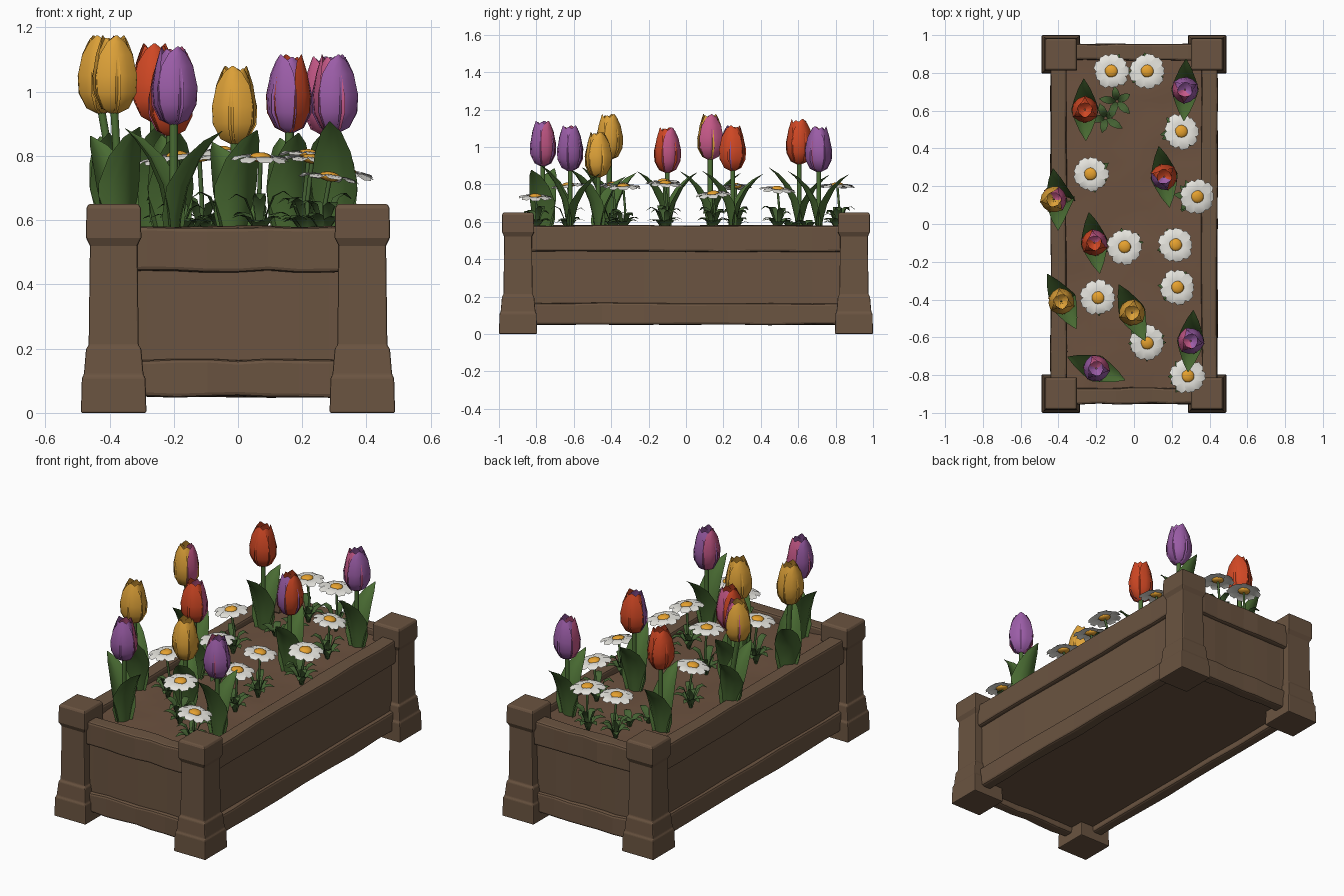
import bpy, bmesh, math, random
from mathutils import Matrix, Vector

random.seed(4)
if "Cube" in bpy.data.objects:
    bpy.data.objects.remove(bpy.data.objects["Cube"])

SOIL = 0.54


def material(name, rgb):
    m = bpy.data.materials.new(name)
    m.use_nodes = True
    m.diffuse_color = (*rgb, 1)
    bsdf = next(n for n in m.node_tree.nodes if n.type == 'BSDF_PRINCIPLED')
    bsdf.inputs["Base Color"].default_value = (*rgb, 1)
    return m


WOOD = material("brown wood", (0.145, 0.088, 0.052))
EARTH = material("brown soil", (0.15, 0.084, 0.05))
LEAF = material("leaf green", (0.068, 0.15, 0.033))
SPRIG = material("dark green", (0.06, 0.125, 0.034))
RED = material("red petal", (0.64, 0.065, 0.018))
YELLOW = material("yellow petal", (0.73, 0.36, 0.04))
PURPLE = material("purple petal", (0.33, 0.11, 0.39))
PINK = material("pink petal", (0.57, 0.1, 0.25))
WHITE = material("white petal", (0.8, 0.79, 0.74))
GOLD = material("golden centre", (0.84, 0.38, 0.03))


def finish(bm, name, mats, smooth=True, bevel=0):
    me = bpy.data.meshes.new(name)
    for f in bm.faces:
        f.smooth = smooth
    bm.to_mesh(me)
    bm.free()
    for m in mats:
        me.materials.append(m)
    ob = bpy.data.objects.new(name, me)
    bpy.context.collection.objects.link(ob)
    if bevel:
        mod = ob.modifiers.new("worn_edges", 'BEVEL')
        mod.width, mod.segments = bevel, 2
    return ob


def board(name, lo, hi, wear=0.004, bevel=0.012):
    """Box between two corners, slightly uneven along its length."""
    lo, hi = Vector(lo), Vector(hi)
    size, mid = hi - lo, (lo + hi) / 2
    bm = bmesh.new()
    bmesh.ops.create_cube(bm, size=1, matrix=Matrix.Translation(mid) @ Matrix.Diagonal((*size, 1)))
    axis = max(range(3), key=lambda i: size[i])
    along = [e for e in bm.edges if abs((e.verts[0].co - e.verts[1].co)[axis]) > 0.01]
    bmesh.ops.subdivide_edges(bm, edges=along, cuts=7)
    for v in bm.verts:
        if abs(v.co[axis] - mid[axis]) < size[axis] / 2 - 0.01:
            v.co += Vector([0 if i == axis else random.uniform(-wear, wear) for i in range(3)])
    return finish(bm, name, [WOOD], False, bevel)


def blade(bm, place, angle, path, cup, mat=0, cols=5):
    """Curved leaf or petal: path holds (distance out, height, half width)."""
    spin = place @ Matrix.Rotation(angle, 4, 'Z')
    rows = []
    for r, z, w in path:
        steps = [2 * i / (cols - 1) - 1 for i in range(cols)]
        rows.append([bm.verts.new(spin @ Vector((r - cup * w * s * s, w * s, z))) for s in steps])
    for a, b in zip(rows, rows[1:]):
        for i in range(cols - 1):
            f = bm.faces.new((a[i], a[i + 1], b[i + 1], b[i]))
            f.material_index = mat


def stems(name, paths, radius, mat):
    cu = bpy.data.curves.new(name, 'CURVE')
    cu.dimensions = '3D'
    cu.bevel_depth, cu.bevel_resolution = radius, 1
    for pts in paths:
        sp = cu.splines.new('POLY')
        sp.points.add(len(pts) - 1)
        for p, co in zip(sp.points, pts):
            p.co = (*co, 1)
    cu.materials.append(mat)
    bpy.context.collection.objects.link(bpy.data.objects.new(name, cu))


# Corner posts: flared foot, slim shaft, wide cap
POST = [(0, 0.102), (0.11, 0.099), (0.118, 0.093), (0.2, 0.086), (0.21, 0.078),
        (0.52, 0.074), (0.545, 0.086), (0.637, 0.085), (0.65, 0.078)]
for sx, side in ((-1, "right"), (1, "left")):
    for sy, end in ((-1, "front"), (1, "back")):
        bm = bmesh.new()
        rings = [[bm.verts.new((sx * 0.387 + h * a, sy * 0.898 + h * b, z))
                  for a, b in ((-1, -1), (1, -1), (1, 1), (-1, 1))] for z, h in POST]
        for lower, upper in zip(rings, rings[1:]):
            for i in range(4):
                j = (i + 1) % 4
                bm.faces.new((lower[i], lower[j], upper[j], upper[i]))
        bm.faces.new(rings[0][::-1])
        bm.faces.new(rings[-1])
        finish(bm, f"{end}_{side}_post", [WOOD], False, 0.007)

# Rails and recessed panels on all four sides
for s, side, end in ((-1, "right", "front"), (1, "left", "back")):
    for part, outer, inner, z0, z1 in (("top_rail", 0, 0.085, 0.44, 0.58),
                                       ("panel", 0.025, 0.06, 0.14, 0.46),
                                       ("bottom_rail", 0.004, 0.07, 0.05, 0.165)):
        xs = sorted((s * (0.442 - outer), s * (0.442 - inner)))
        board(f"{side}_{part}", (xs[0], -0.9, z0), (xs[1], 0.9, z1))
        ys = sorted((s * (0.952 - outer), s * (0.952 - inner)))
        board(f"{end}_{part}", (-0.38, ys[0], z0), (0.38, ys[1], z1))
board("floor", (-0.4, -0.91, 0.085), (0.4, 0.91, 0.12), 0.002, 0.003)

# Uneven soil bed
bm = bmesh.new()
bmesh.ops.create_grid(bm, x_segments=10, y_segments=22, size=1,
                      matrix=Matrix.Translation((0, 0, SOIL)) @ Matrix.Diagonal((0.39, 0.9, 1, 1)))
for v in bm.verts:
    v.co.z += random.uniform(-0.008, 0.008)
finish(bm, "soil", [EARTH])

# Tulips: x, y, bloom top, leaf axis, petal colour, accent colour, accent direction
TULIPS = [(-0.2, -0.765, 1.14, -22, PURPLE, PINK, 50), (0.3, -0.62, 1.115, 85, PURPLE, PINK, 170),
          (-0.01, -0.47, 1.08, 115, YELLOW, YELLOW, 20), (-0.385, -0.41, 1.175, 118, YELLOW, YELLOW, 40),
          (-0.21, -0.1, 1.105, 100, RED, PINK, 40), (-0.425, 0.13, 1.175, 95, YELLOW, PINK, 10),
          (0.16, 0.25, 1.115, 100, RED, PURPLE, 225), (-0.26, 0.605, 1.15, 92, RED, RED, 30),
          (0.27, 0.71, 1.11, 88, PURPLE, PINK, 205)]
BLOOM = [(0.004, 0, 0.01), (0.042, 0.018, 0.042), (0.064, 0.065, 0.064), (0.068, 0.12, 0.066),
         (0.058, 0.185, 0.052), (0.046, 0.225, 0.028), (0.04, 0.245, 0.003)]
FOLIAGE = [(0.012, -0.02, 0.04), (0.022, 0.07, 0.064), (0.045, 0.16, 0.072),
           (0.085, 0.24, 0.056), (0.13, 0.295, 0.032), (0.165, 0.325, 0.002)]
leaves = bmesh.new()
tulip_paths = []
for n, (x, y, top, axis, colour, accent, facing) in enumerate(TULIPS, 1):
    bx = max(-0.365, min(0.33, x))
    low = top - 0.245
    tulip_paths.append([(bx, y, SOIL - 0.02), (bx * 0.6 + x * 0.4, y, (SOIL + low) / 2), (x, y, low + 0.01)])
    # Leaf pair follows the lean of the stem
    place = Matrix.Translation((bx, y, SOIL))
    place[0][2] = (x - bx) / (low - SOIL)
    for k, scale in ((0, 1.0), (1, 1.08)):
        size = scale * random.uniform(0.92, 1.05)
        blade(leaves, place, math.radians(axis) + k * math.pi,
              [(r, z * size, w) for r, z, w in FOLIAGE], 0.55)
    # Bloom: three outer petals round three inner ones
    bm = bmesh.new()
    head = Matrix.Translation((x, y, low))
    for i in range(6):
        inner = i % 2
        shrink = 0.9 if inner else 1
        mat = 1 if i in (0, 1) else 0
        blade(bm, head, math.radians(facing + 60 * i),
              [(r * shrink, z * (0.97 if inner else 1), w) for r, z, w in BLOOM], 0.5, mat)
    finish(bm, f"tulip_bloom_{n}", [colour, accent])
stems("tulip_stems", tulip_paths, 0.014, LEAF)
finish(leaves, "tulip_leaves", [LEAF])

# Daisies: x, y, height
DAISIES = [(-0.12, 0.81, 0.79), (0.07, 0.81, 0.79), (0.25, 0.49, 0.77), (-0.23, 0.265, 0.785),
           (0.335, 0.145, 0.745), (-0.05, -0.12, 0.81), (0.22, -0.11, 0.8), (0.23, -0.335, 0.785),
           (-0.19, -0.39, 0.795), (0.07, -0.63, 0.79), (0.285, -0.805, 0.73)]
RAY = [(0.015, 0.003, 0.01), (0.045, 0.008, 0.024), (0.075, 0.003, 0.028), (0.091, -0.006, 0.017)]
SMALL = [(0.004, -0.01, 0.006), (0.022, 0.05, 0.013), (0.045, 0.088, 0.021),
         (0.072, 0.098, 0.017), (0.094, 0.085, 0.002)]
petals, centres, sprigs = bmesh.new(), bmesh.new(), bmesh.new()
daisy_paths = []


def tuft(x, y, count, tall):
    start = random.uniform(0, math.tau)
    for i in range(count):
        f = random.uniform(0.75, 1.1)
        blade(sprigs, Matrix.Translation((x, y, SOIL)), start + i * math.tau / count,
              [(r * f, z * f * tall, w) for r, z, w in SMALL], 0.3, cols=3)


for x, y, z in DAISIES:
    tilt = Matrix.Rotation(0.5 * x, 4, 'Y') @ Matrix.Rotation(random.uniform(-0.1, 0.1), 4, 'X')
    head = Matrix.Translation((x, y, z)) @ tilt
    bx = max(-0.31, min(0.31, x * 0.94))
    daisy_paths.append([(bx, y, SOIL - 0.02), (bx, y + 0.01, (SOIL + z) / 2), (x, y, z - 0.004)])
    for i in range(9):
        f = random.uniform(0.94, 1.06)
        blade(petals, head, i * math.tau / 9, [(r * f, h + 0.003 * (i % 2), w) for r, h, w in RAY], -0.1, cols=3)
    bmesh.ops.create_uvsphere(centres, u_segments=14, v_segments=8, radius=0.034,
                              matrix=head @ Matrix.Translation((0, 0, 0.006)) @ Matrix.Diagonal((1, 1, 0.45, 1)))
    tuft(bx, y, 6, 0.8)
    tuft(bx, y, 4, 1.4)
# Low leafy sprouts with no flower
for x, y in ((-0.15, 0.56), (-0.09, 0.65)):
    tuft(x, y, 5, 0.7)
finish(petals, "daisy_petals", [WHITE])
finish(centres, "daisy_centres", [GOLD])
finish(sprigs, "daisy_leaves", [SPRIG])
stems("daisy_stems", daisy_paths, 0.007, SPRIG)
